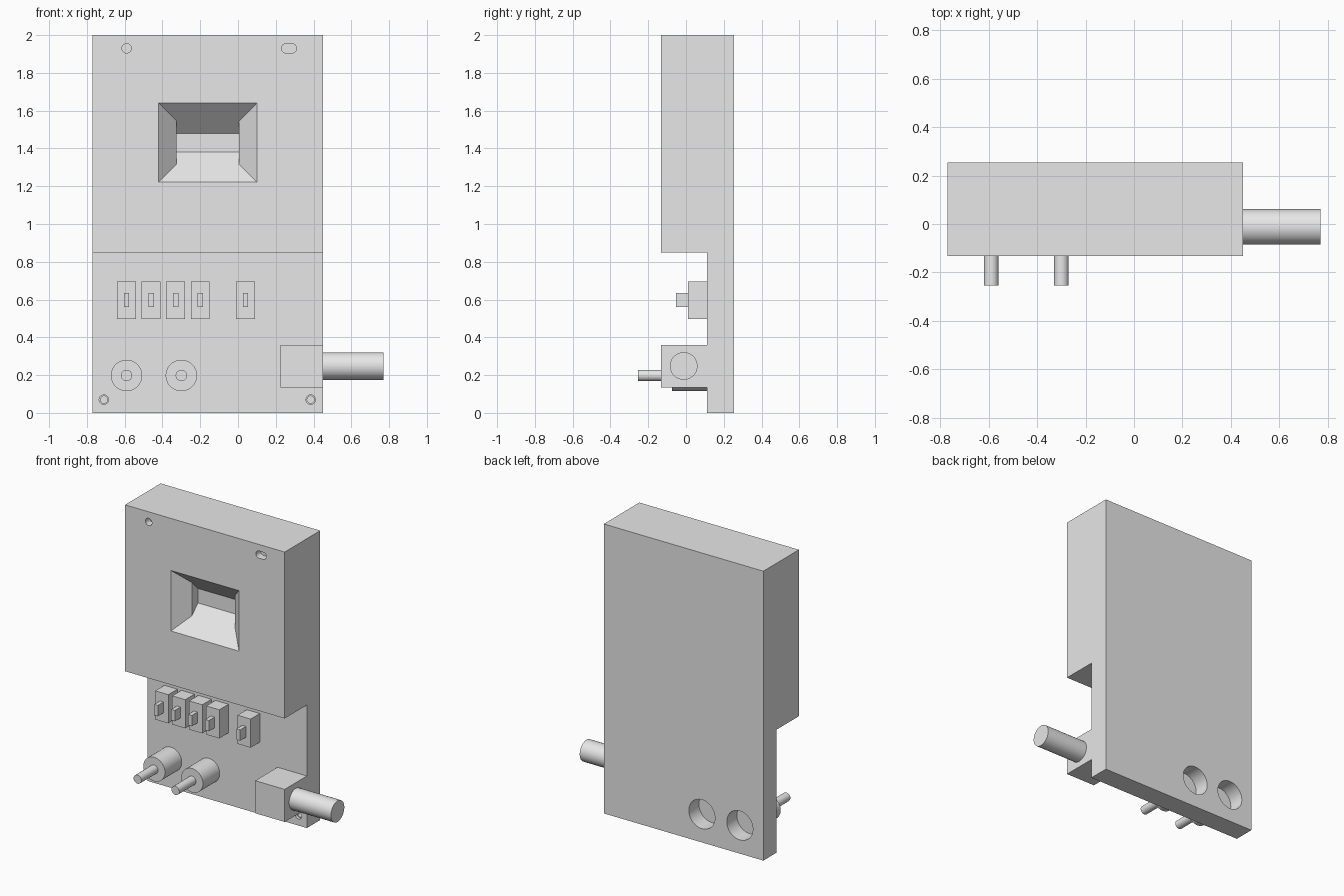
import bpy, bmesh, math

if "Cube" in bpy.data.objects:
    bpy.data.objects.remove(bpy.data.objects["Cube"])

grey = bpy.data.materials.new("plain_grey")
grey.diffuse_color = (0.8, 0.8, 0.8, 1)
grey.use_nodes = True
grey.node_tree.nodes["Principled BSDF"].inputs["Base Color"].default_value = grey.diffuse_color


def loft(name, loops):
    """Closed solid through matching point loops, capped at both ends."""
    bm = bmesh.new()
    rings = [[bm.verts.new(p) for p in loop] for loop in loops]
    n = len(rings[0])
    for a, b in zip(rings, rings[1:]):
        for i in range(n):
            j = (i + 1) % n
            bm.faces.new((a[i], a[j], b[j], b[i]))
    bm.faces.new(rings[0])
    bm.faces.new(rings[-1])
    bmesh.ops.recalc_face_normals(bm, faces=bm.faces)
    mesh = bpy.data.meshes.new(name)
    bm.to_mesh(mesh)
    bm.free()
    mesh.materials.append(grey)
    obj = bpy.data.objects.new(name, mesh)
    bpy.context.collection.objects.link(obj)
    return obj


def rect(x0, x1, z0, z1, y):
    return [(x0, y, z0), (x1, y, z0), (x1, y, z1), (x0, y, z1)]


def box(name, x0, x1, y0, y1, z0, z1):
    return loft(name, [rect(x0, x1, z0, z1, y) for y in (y0, y1)])


def rod(name, x, z, r, y0, y1, stretch=0.0, n=48):
    """Cylinder along y; stretch pulls the halves apart into a slot."""
    pts = []
    for i in range(n):
        a = 2 * math.pi * (i + 0.5) / n
        c = math.cos(a)
        pts.append((x + r * c + math.copysign(stretch, c), z + r * math.sin(a)))
    return loft(name, [[(px, y, pz) for px, pz in pts] for y in (y0, y1)])


def select(obj):
    bpy.ops.object.select_all(action='DESELECT')
    obj.select_set(True)
    bpy.context.view_layer.objects.active = obj


def smooth(obj):
    select(obj)
    bpy.ops.object.shade_smooth_by_angle(angle=math.radians(30))


LEFT, RIGHT, FRONT, PLATE, BACK = -0.77, 0.45, -0.133, 0.11, 0.255
KNOBS = (-0.59, -0.30)

# stepped housing: thick upper part over a thin lower plate
profile = [(FRONT, 0.85), (PLATE, 0.85), (PLATE, 0), (BACK, 0), (BACK, 2), (FRONT, 2)]
housing = loft("housing", [[(x, y, z) for y, z in profile] for x in (LEFT, RIGHT)])

# funnel-shaped window recess: sides slope then run straight, top and bottom keep sloping
cutters = [loft("window_cutter", [
    rect(-0.42, 0.10, 1.222, 1.64, FRONT - 0.03),
    rect(-0.42, 0.10, 1.222, 1.64, FRONT),
    rect(-0.325, 0.005, 1.317, 1.545, FRONT + 0.095),
    rect(-0.325, 0.005, 1.38, 1.48, FRONT + 0.16)])]

# mounting holes, the upper right one a slot
cutters.append(rod("hole_cutter", -0.59, 1.93, 0.025, FRONT - 0.03, FRONT + 0.05, n=24))
cutters.append(rod("slot_cutter", 0.27, 1.93, 0.025, FRONT - 0.03, FRONT + 0.05, 0.015, 24))
for x in (-0.71, 0.385):
    cutters.append(rod("hole_cutter", x, 0.07, 0.025, PLATE - 0.03, PLATE + 0.02, n=24))
    cutters.append(rod("hole_cutter", x, 0.07, 0.019, PLATE - 0.03, PLATE + 0.06, n=24))

# round pockets in the back behind the knobs
for x in KNOBS:
    cutters.append(rod("pocket_cutter", x, 0.195, 0.1, BACK - 0.11, BACK + 0.03))

for cutter in cutters:
    cutter.hide_render = True
    mod = housing.modifiers.new("cut", 'BOOLEAN')
    mod.operation = 'DIFFERENCE'
    mod.solver = 'EXACT'
    mod.object = cutter
    select(housing)
    bpy.ops.object.modifier_apply(modifier=mod.name)
    bpy.data.objects.remove(cutter)
smooth(housing)

# slide switches with levers
for x in (-0.59, -0.46, -0.33, -0.20, 0.04):
    box("switch_body", x - 0.05, x + 0.05, 0.01, PLATE, 0.497, 0.695)
    box("switch_lever", x - 0.014, x + 0.014, -0.053, 0.01, 0.56, 0.635)

# rotary knobs: wide base and thin shaft
for x in KNOBS:
    smooth(rod("knob_base", x, 0.198, 0.083, -0.073, PLATE))
    smooth(rod("knob_shaft", x, 0.198, 0.03, -0.255, -0.073, n=32))

# side connector block and plug
box("connector_block", 0.225, RIGHT, FRONT, PLATE, 0.135, 0.36)
circle = [(math.cos(2 * math.pi * i / 48), math.sin(2 * math.pi * i / 48)) for i in range(48)]
smooth(loft("connector_plug", [[(x, -0.012 + 0.073 * c, 0.248 + 0.073 * s) for c, s in circle]
                               for x in (RIGHT, 0.77)]))
